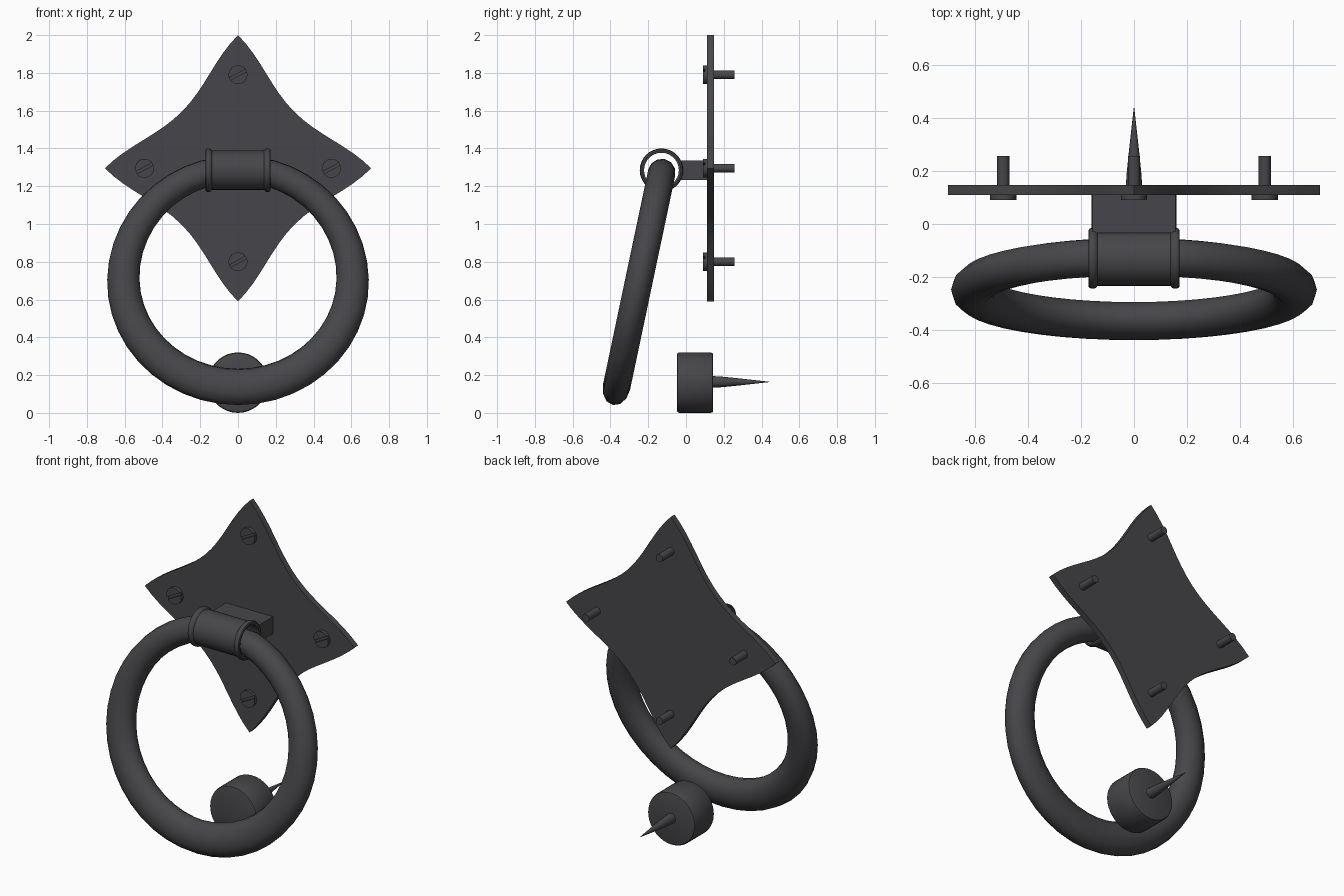
import bpy, bmesh, math
from mathutils import Vector

if "Cube" in bpy.data.objects:
    bpy.data.objects.remove(bpy.data.objects["Cube"])

iron = bpy.data.materials.new("dark_iron")
iron.diffuse_color = (0.062, 0.062, 0.069, 1)
iron.use_nodes = True
iron.node_tree.nodes["Principled BSDF"].inputs["Base Color"].default_value = iron.diffuse_color


def finish(name, bm, angle=35):
    """Turn a bmesh into a named object, smooth except at sharp edges."""
    bmesh.ops.recalc_face_normals(bm, faces=bm.faces)
    me = bpy.data.meshes.new(name)
    bm.to_mesh(me)
    bm.free()
    me.materials.append(iron)
    me.shade_smooth()
    me.set_sharp_from_angle(angle=math.radians(angle))
    ob = bpy.data.objects.new(name, me)
    bpy.context.collection.objects.link(ob)
    return ob


def bridge(bm, rings, loop=False):
    """Join successive closed rings of vertices with quads."""
    n = len(rings[0])
    for i in range(len(rings) if loop else len(rings) - 1):
        a, b = rings[i], rings[(i + 1) % len(rings)]
        for j in range(n):
            k = (j + 1) % n
            bm.faces.new((a[j], a[k], b[k], b[j]))


def lathe(bm, profile, centre, axis="y", sides=24, loop=False):
    """Revolve (radius, position) pairs about an axis; cap the ends unless looped."""
    rings = []
    for r, t in profile:
        ring = []
        for j in range(sides):
            a = 2 * math.pi * j / sides
            c, s = r * math.cos(a), r * math.sin(a)
            off = Vector((c, t, s)) if axis == "y" else Vector((t, c, s))
            ring.append(bm.verts.new(Vector(centre) + off))
        rings.append(ring)
    bridge(bm, rings, loop)
    if not loop:
        bm.faces.new(rings[0])
        bm.faces.new(rings[-1])


def prism(bm, outline, y0, y1):
    """Extrude an (x, z) outline from y0 to y1."""
    rings = [[bm.verts.new((x, y, z)) for x, z in outline] for y in (y0, y1)]
    bridge(bm, rings)
    for ring in rings:
        bm.faces.new(ring)


# Four-pointed back plate with wavy edges
PLATE_Z, HALF = 1.295, 0.705
outline = []
for q in range(4):
    ca, sa = round(math.cos(q * math.pi / 2)), round(math.sin(q * math.pi / 2))
    for i in range(16):
        t = -1 + i / 8
        total = HALF - 0.108 * (0.5 + 0.5 * math.cos(math.pi * t))
        x, z = (total - t * HALF) / 2, (total + t * HALF) / 2
        outline.append((x * ca - z * sa, PLATE_Z + x * sa + z * ca))
bm = bmesh.new()
prism(bm, outline, 0.11, 0.147)
finish("back_plate", bm)

# Slotted screws near the plate points
slot = math.radians(28)
for name, sx, sz in (("top", 0, 0.495), ("bottom", 0, -0.495),
                     ("left", -0.495, 0), ("right", 0.495, 0)):
    bm = bmesh.new()
    cz = PLATE_Z + sz
    lathe(bm, [(0.05, 0.1), (0.05, 0.115)], (sx, 0, cz))
    lathe(bm, [(0.023, 0.11), (0.023, 0.258)], (sx, 0, cz), sides=16)
    for side in (0, math.pi):
        half = []
        for i in range(13):
            a = math.radians(8 + 164 * i / 12) + slot + side
            half.append((sx + 0.05 * math.cos(a), cz + 0.05 * math.sin(a)))
        prism(bm, half, 0.09, 0.1)
    finish(name + "_screw", bm)

# Block joining the barrel to the plate
bm = bmesh.new()
prism(bm, [(-0.158, 1.233), (0.158, 1.233), (0.158, 1.337), (-0.158, 1.337)], -0.035, 0.112)
finish("hinge_block", bm)

# Hollow hinge barrel with rounded end collars
end = [(0.104, 0.138), (0.112, 0.144), (0.115, 0.152), (0.115, 0.162),
       (0.111, 0.17), (0.103, 0.173), (0.092, 0.17)]
profile = end + [(r, -t) for r, t in reversed(end)]
bm = bmesh.new()
lathe(bm, profile, (0, -0.13, 1.285), axis="x", sides=32, loop=True)
finish("hinge_barrel", bm)

# Tilted ring: thicker at the bottom, straightened where it passes the barrel
tilt = math.radians(11.9)
up = Vector((0, math.sin(tilt), math.cos(tilt)))
out = Vector((0, -math.cos(tilt), math.sin(tilt)))
centre = Vector((0, -0.248, 0.705))
SEG, SIDES = 44, 12
bm = bmesh.new()
rings = []
for i in range(SEG):
    a = 2 * math.pi * i / SEG
    c, s = math.cos(a), math.sin(a)
    v = min(0.6 * c, 0.58) if c > 0 else 0.58 * c
    p = centre + Vector((0.607 * s, 0, 0)) + up * v
    radial = Vector((s, 0, 0)) + up * c
    r = 0.0855 - 0.0125 * c
    rings.append([bm.verts.new(p + radial * (r * math.cos(b)) + out * (0.073 * math.sin(b)))
                  for b in (2 * math.pi * j / SIDES for j in range(SIDES))])
bridge(bm, rings, loop=True)
finish("knocker_ring", bm, 60)

# Striking stud with softened rims
bm = bmesh.new()
lathe(bm, [(0.148, -0.048), (0.156, -0.045), (0.16, -0.036),
           (0.16, 0.132), (0.156, 0.141), (0.148, 0.144)], (0, 0, 0.16), sides=36)
finish("strike_stud", bm)

# Spike behind the stud
bm = bmesh.new()
lathe(bm, [(0.031, 0.14), (0.028, 0.19), (0.021, 0.26), (0.001, 0.44)], (0, 0, 0.164), sides=16)
finish("stud_spike", bm)
